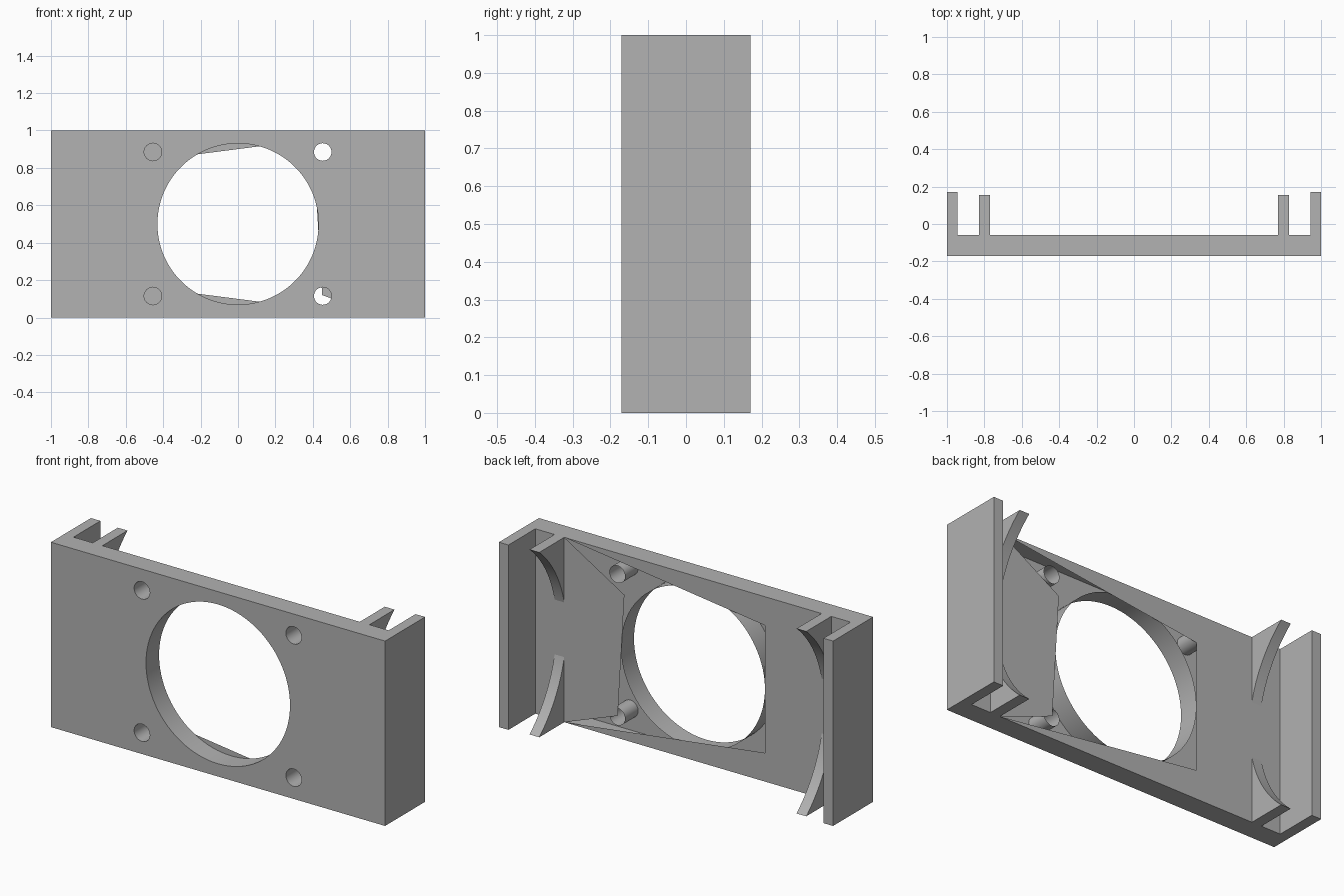
import bpy, bmesh, math
from mathutils import Vector

old = bpy.data.objects.get("Cube")
if old:
    bpy.data.objects.remove(old)

grey = bpy.data.materials.new("plain_grey")
grey.use_nodes = True
grey.diffuse_color = (0.445, 0.445, 0.445, 1)
grey.node_tree.nodes["Principled BSDF"].inputs["Base Color"].default_value = grey.diffuse_color

FRONT, BACK, TIP = -0.171, -0.059, 0.171   # depths of plate front, plate back, wall ends
WALL = 0.943                               # inner side of the end walls
RIB_IN, RIB_OUT, RIB_TIP = 0.77, 0.828, 0.155


def finish(name, bm, smooth=False):
    mesh = bpy.data.meshes.new(name)
    bm.to_mesh(mesh)
    bm.free()
    obj = bpy.data.objects.new(name, mesh)
    bpy.context.collection.objects.link(obj)
    mesh.materials.append(grey)
    if smooth:
        bpy.ops.object.select_all(action='DESELECT')
        bpy.context.view_layer.objects.active = obj
        obj.select_set(True)
        bpy.ops.object.shade_smooth_by_angle(angle=math.radians(30))
    return obj


def circle(x, z, r, n):
    return [(x + r * math.cos(2 * math.pi * i / n), z + r * math.sin(2 * math.pi * i / n))
            for i in range(n)]


def sheet(name, loops, y, facing):
    """Flat sheet at depth y; loops after the first are holes."""
    bm = bmesh.new()
    for loop in loops:
        vs = [bm.verts.new((x, y, z)) for x, z in loop]
        for a, b in zip(vs, vs[1:] + vs[:1]):
            bm.edges.new((a, b))
    bmesh.ops.triangle_fill(bm, use_beauty=True, edges=bm.edges[:])
    for f in bm.faces:
        f.normal_update()
        if f.normal.y * facing < 0:
            f.normal_flip()
    return finish(name, bm)


def prism(name, points, direction, skip=(), smooth=False):
    """Closed outline swept along a direction, leaving out the skipped sides."""
    bm = bmesh.new()
    a = [bm.verts.new(p) for p in points]
    b = [bm.verts.new(Vector(p) + Vector(direction)) for p in points]
    bm.faces.new(a)
    bm.faces.new(b[::-1])
    n = len(a)
    for i in range(n):
        if i not in skip:
            j = (i + 1) % n
            bm.faces.new((a[j], a[i], b[i], b[j]))
    bmesh.ops.recalc_face_normals(bm, faces=bm.faces[:])
    return finish(name, bm, smooth)


# Channel body: rim and end walls, with the broad front and back left open
outline = [(-1, FRONT), (1, FRONT), (1, TIP), (WALL, TIP),
           (WALL, BACK), (-WALL, BACK), (-WALL, TIP), (-1, TIP)]
prism("channel_body", [(x, y, 0) for x, y in outline], (0, 0, 1), skip=(0, 4))

# Front panel with the large opening and four screw holes
opening = circle(0, 0.5, 0.431, 96)
screws = [circle(x, z, 0.047, 32) for x in (-0.455, 0.453) for z in (0.115, 0.885)]
sheet("front_panel", [[(-1, 0), (1, 0), (1, 1), (-1, 1)], opening] + screws, FRONT, -1)

# Tube walls behind every hole
for k, loop in enumerate([opening] + screws):
    bm = bmesh.new()
    f = [bm.verts.new((x, FRONT, z)) for x, z in loop]
    b = [bm.verts.new((x, BACK, z)) for x, z in loop]
    for i in range(len(loop)):
        j = (i + 1) % len(loop)
        bm.faces.new((f[i], f[j], b[j], b[i]))
    centre = sum((v.co for v in bm.verts), Vector()) / len(bm.verts)
    for face in bm.faces:
        face.normal_update()
        if face.normal.dot(centre - face.calc_center_median()) < 0:
            face.normal_flip()
    finish("opening_tube" if k == 0 else "screw_tube_%d" % k, bm, smooth=True)

# Back panel around a tapered cut-out, with a flap at its wide end
sheet("back_panel", [[(-WALL, 0), (RIB_IN, 0), (-0.43, 0.155), (-0.43, 0.845),
                      (RIB_IN, 1), (-WALL, 1)]], BACK, 1)
sheet("back_strip", [[(RIB_IN, 0), (WALL, 0), (WALL, 1), (RIB_IN, 1)]], BACK, 1)
sheet("back_flap", [[(RIB_IN, 0), (RIB_IN, 1), (0.41, 0.785), (0.45, 0.12)]], BACK, 1)

# Ribs scooped by a wide arc, leaving an upper and a lower horn on each side
rise, drop = 0.5, RIB_TIP - BACK
half_gap = 0.148
cy = (rise ** 2 + RIB_TIP ** 2 - half_gap ** 2 - BACK ** 2) / (2 * drop)
radius = math.hypot(rise, cy - RIB_TIP)
start, end = math.asin(rise / radius), math.asin(half_gap / radius)
STEPS = 20
arc = []
for i in range(STEPS + 1):
    t = start + (end - start) * i / STEPS
    arc.append((cy - radius * math.cos(t), radius * math.sin(t)))
for side, x in (("left", RIB_IN), ("right", -RIB_OUT)):
    for level, s in (("upper", 1), ("lower", -1)):
        profile = [(x, y, 0.5 + s * z) for y, z in arc + [(BACK, rise)]]
        prism("%s_%s_rib" % (side, level), profile, (RIB_OUT - RIB_IN, 0, 0), smooth=True)
